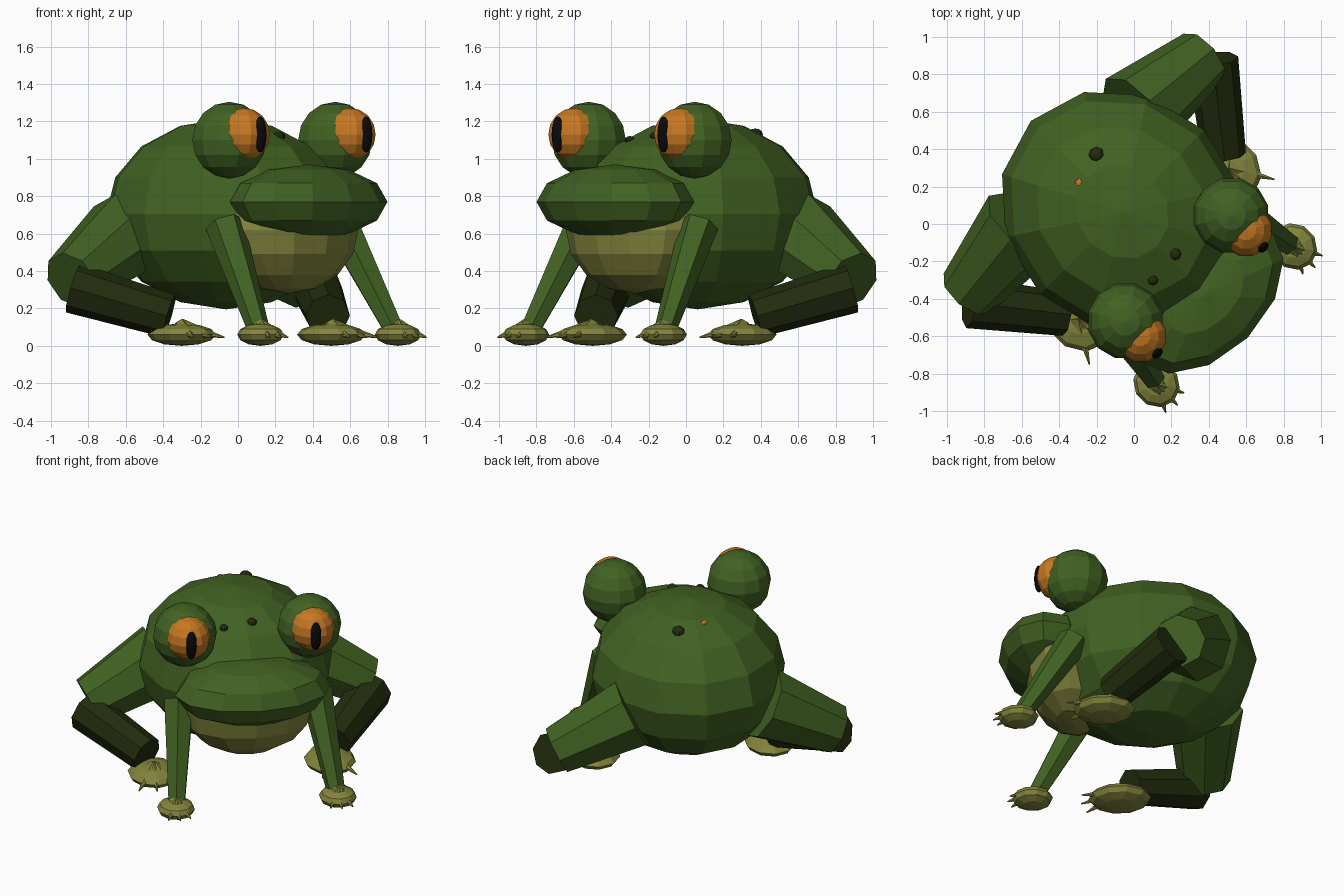
import bpy, bmesh, math
from mathutils import Matrix, Vector

cube = bpy.data.objects.get("Cube")
if cube:
    bpy.data.objects.remove(cube, do_unlink=True)


def material(name, rgb):
    m = bpy.data.materials.new(name)
    m.use_nodes = True
    m.diffuse_color = (*rgb, 1)
    m.node_tree.nodes["Principled BSDF"].inputs["Base Color"].default_value = (*rgb, 1)
    return m


GREEN = material("leaf green", (0.053, 0.121, 0.016))
DARK = material("dark olive", (0.016, 0.025, 0.004))
TAN = material("pale olive", (0.23, 0.235, 0.046))
ORANGE = material("orange", (0.57, 0.19, 0.016))
BLACK = material("black", (0.003, 0.003, 0.004))

# The animal is designed facing -y, then turned to sit diagonally
TURN = Matrix.Rotation(math.radians(45), 4, "Z")
MIRROR = Matrix.Scale(-1, 4, Vector((1, 0, 0)))


def finish(name, bm, mat, mirrored=False):
    if mirrored:
        bm.transform(MIRROR)
        bmesh.ops.reverse_faces(bm, faces=bm.faces[:])
    bm.transform(TURN)
    mesh = bpy.data.meshes.new(name)
    bm.to_mesh(mesh)
    bm.free()
    mesh.materials.append(mat)
    obj = bpy.data.objects.new(name, mesh)
    bpy.context.collection.objects.link(obj)
    return obj


def ellipsoid(name, centre, radii, mat, rings=8, segments=12, mirrored=False):
    bm = bmesh.new()
    bmesh.ops.create_uvsphere(bm, u_segments=segments, v_segments=rings, radius=1)
    bm.transform(Matrix.Translation(centre) @ Matrix.Diagonal((*radii, 1)))
    return finish(name, bm, mat, mirrored)


def limb(name, start, end, r1, r2, mat, sides=6, mirrored=False):
    a, b = Vector(start), Vector(end)
    axis = b - a
    bm = bmesh.new()
    bmesh.ops.create_cone(bm, cap_ends=True, segments=sides, radius1=r1,
                          radius2=r2, depth=axis.length)
    turn = axis.to_track_quat("Z", "Y").to_matrix().to_4x4()
    bm.transform(Matrix.Translation((a + b) / 2) @ turn)
    return finish(name, bm, mat, mirrored)


def toes(name, centre, tips, mirrored):
    # Each tip is an angle outward from straight ahead and a reach
    x, y, _ = centre
    for i, (angle, reach) in enumerate(tips):
        t = math.radians(angle)
        tip = (x + reach * math.sin(t), y - reach * math.cos(t), 0.045)
        limb(f"{name}_{i + 1}", (x, y, 0.1), tip, 0.045, 0.004, TAN, 6, mirrored)


# Trunk, head and throat
BODY, BODY_R = (0, 0.09, 0.705), (0.62, 0.69, 0.51)
ellipsoid("body", BODY, BODY_R, GREEN)
ellipsoid("head", (0, -0.535, 0.77), (0.5, 0.325, 0.2), GREEN, rings=6)
ellipsoid("throat", (0, -0.38, 0.62), (0.435, 0.305, 0.34), TAN)

# Paired parts
for side, flip in (("left", False), ("right", True)):
    # Bulging eyes
    ellipsoid(f"{side}_eye", (0.4, -0.335, 1.1), (0.205,) * 3, GREEN, mirrored=flip)
    ellipsoid(f"{side}_iris", (0.4, -0.447, 1.13), (0.142,) * 3, ORANGE, mirrored=flip)
    ellipsoid(f"{side}_pupil", (0.4, -0.57, 1.13), (0.036, 0.03, 0.097), BLACK, mirrored=flip)

    # Front leg and foot
    limb(f"{side}_front_leg", (0.44, -0.34, 0.65), (0.51, -0.66, 0.1), 0.105, 0.06,
         GREEN, mirrored=flip)
    front = (0.52, -0.69, 0.06)
    ellipsoid(f"{side}_front_foot", front, (0.12, 0.13, 0.06), TAN, 6, 10, flip)
    toes(f"{side}_front_toe", front, ((27, 0.16), (0, 0.16), (-27, 0.155)), flip)

    # Folded hind leg and foot
    limb(f"{side}_thigh", (0.417, 0.417, 0.595), (0.89, 0.368, 0.35), 0.24, 0.165,
         GREEN, 8, flip)
    limb(f"{side}_shin", (0.92, 0.325, 0.31), (0.6, -0.08, 0.16), 0.137, 0.118,
         DARK, 8, flip)
    hind = (0.566, -0.14, 0.06)
    ellipsoid(f"{side}_hind_foot", hind, (0.165, 0.2, 0.06), TAN, 6, 10, flip)
    toes(f"{side}_hind_toe", hind, ((31, 0.26), (5, 0.25), (-21, 0.25)), flip)

# Warts sunk into the back
WARTS = ((0.12, 0.403, 0.042, DARK), (-0.05, 0.36, 0.025, ORANGE),
         (0.042, -0.269, 0.033, DARK), (-0.141, -0.283, 0.028, DARK))
for i, (x, y, r, mat) in enumerate(WARTS):
    rise = math.sqrt(1 - (x / BODY_R[0]) ** 2 - ((y - BODY[1]) / BODY_R[1]) ** 2)
    z = BODY[2] + 0.955 * BODY_R[2] * rise
    ellipsoid(f"wart_{i + 1}", (x, y, z), (r, r, r * 0.8), mat, 6, 8)
